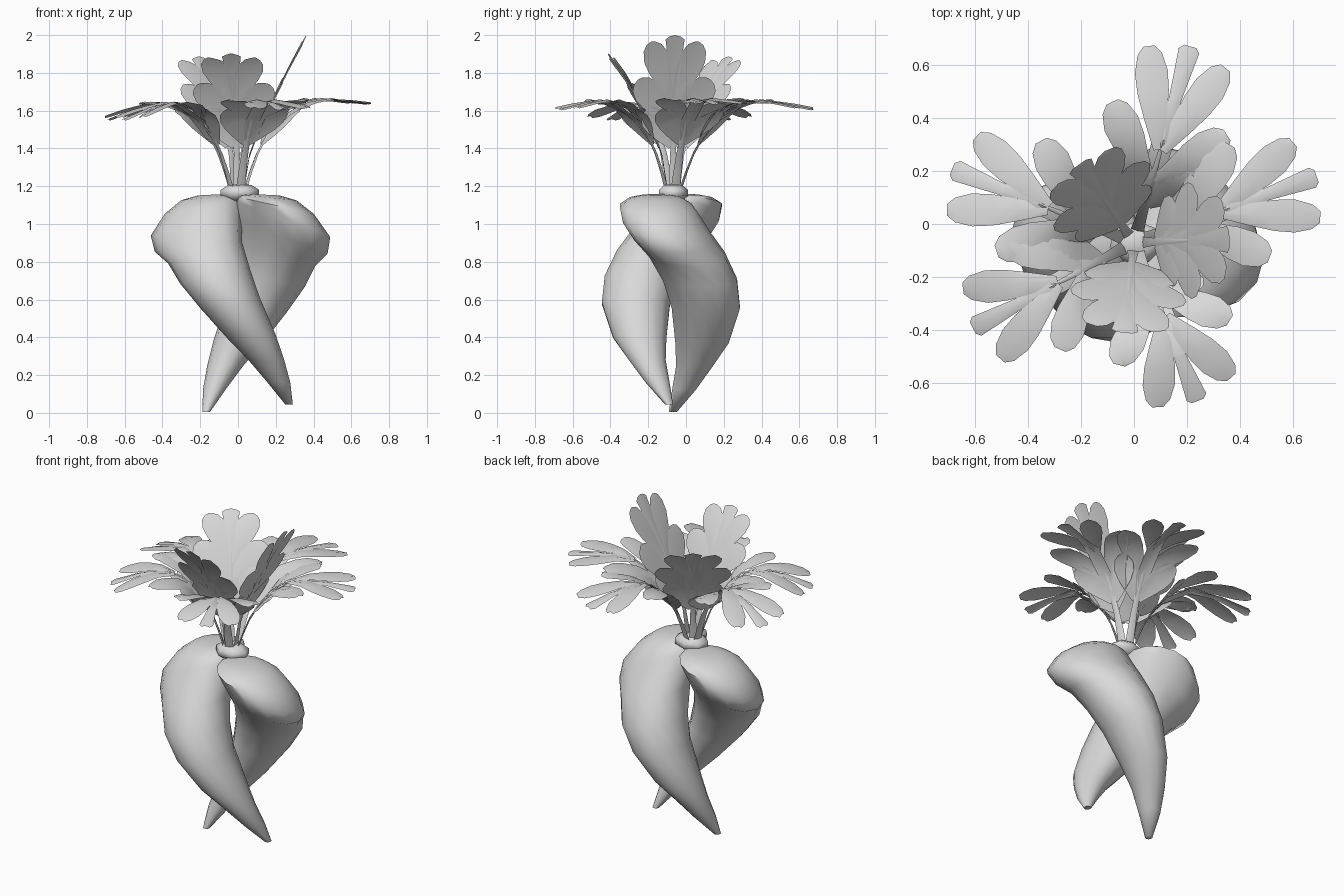
import bpy, bmesh, math
from mathutils import Vector

cube = bpy.data.objects.get("Cube")
if cube:
    bpy.data.objects.remove(cube, do_unlink=True)

grey = bpy.data.materials.new("plain_grey")
grey.use_nodes = True
grey.diffuse_color = (0.7, 0.7, 0.7, 1)
grey.node_tree.nodes["Principled BSDF"].inputs["Base Color"].default_value = (0.7, 0.7, 0.7, 1)

AXIS_Y = -0.08
SIDES = 14


def finish(bm, name, angle=60, fix_normals=True):
    if fix_normals:
        bmesh.ops.recalc_face_normals(bm, faces=bm.faces)
    mesh = bpy.data.meshes.new(name)
    bm.to_mesh(mesh)
    bm.free()
    mesh.materials.append(grey)
    ob = bpy.data.objects.new(name, mesh)
    bpy.context.collection.objects.link(ob)
    bpy.ops.object.select_all(action='DESELECT')
    ob.select_set(True)
    bpy.context.view_layer.objects.active = ob
    bpy.ops.object.shade_smooth_by_angle(angle=math.radians(angle))
    return ob


def bridge(bm, a, b):
    n = len(a)
    for i in range(n):
        bm.faces.new((a[i], a[(i + 1) % n], b[(i + 1) % n], b[i]))


# Root sections: centre x, y, z, radius x, radius y, tilt
SECTIONS = [
    (-.14, .00, 1.155, .07, .07, .05),
    (-.16, .00, 1.14, .14, .14, .1),
    (-.19, .00, 1.10, .195, .195, .22),
    (-.222, -.03, 1.03, .24, .208, .38),
    (-.21, -.09, .94, .23, .208, .38),
    (-.175, -.165, .85, .195, .205, .3),
    (-.12, -.235, .72, .185, .2, .2),
    (-.04, -.265, .58, .155, .185, .2),
    (.075, -.245, .40, .125, .145, .1),
    (.15, -.205, .28, .095, .1, 0),
    (.217, -.15, .16, .06, .065, 0),
    (.27, -.09, .045, .02, .022, 0),
]


def root(name, turned):
    bm = bmesh.new()
    rings = []
    for cx, cy, cz, rx, ry, tilt in SECTIONS:
        ring = []
        for i in range(SIDES):
            a = math.tau * i / SIDES
            dx = rx * math.cos(a)
            x, y, z = cx + dx, cy + ry * math.sin(a), cz + tilt * dx
            if turned:  # half turn round the shared axis
                low = .04 * (1.16 - z) / 1.1
                x, y, z = 2 * (.004 + 1.15 * low) - x, 2 * AXIS_Y - y, z - low
            ring.append(bm.verts.new((x, y, z)))
        rings.append(ring)
    for a, b in zip(rings, rings[1:]):
        bridge(bm, a, b)
    bm.faces.new(rings[0])
    bm.faces.new(rings[-1])
    return finish(bm, name)


root("right_root", False)
root("left_root", True)

# Knobbly crown joining both roots
bm = bmesh.new()
bmesh.ops.create_uvsphere(bm, u_segments=7, v_segments=5, radius=1)
for v in bm.verts:
    v.co = Vector((.01 + .11 * v.co.x, -.07 + .085 * v.co.y, 1.165 + .05 * v.co.z))
finish(bm, "crown")

# Leaf rib paths as (distance from axis, height)
SPREAD = [(.04, 1.18), (.08, 1.3), (.13, 1.42), (.25, 1.58), (.34, 1.64), (.45, 1.66), (.60, 1.64), (.74, 1.61)]
UPRIGHT = [(.03, 1.18), (.06, 1.36), (.12, 1.53), (.19, 1.67), (.27, 1.82), (.36, 1.97)]

# Lobes: base along rib, tip along rib, tip sideways, half width
LOBES = [(.56, .91, .15, .062), (.42, .68, .225, .068), (.27, .50, .165, .065)]
ROUND = [(0, .3), (.3, .68), (.55, .95), (.75, 1), (.92, .75), (1, .35)]
WEDGE = [(0, .35), (.5, .65), (.95, 1), (1, .6)]


def along(path, u):
    for a, b in zip(path, path[1:]):
        a, b = Vector(a), Vector(b)
        step = (b - a).length
        if u <= step or b == Vector(path[-1]):
            return a + (b - a) * (u / step)
        u -= step


def leaf(name, path, azimuth, droop, reach=1, width=1, fullness=1):
    bm = bmesh.new()
    az = math.radians(azimuth)
    out = Vector((math.cos(az), math.sin(az), 0))
    side = Vector((-out.y, out.x, 0))
    length = sum((Vector(b) - Vector(a)).length for a, b in zip(path, path[1:]))

    def place(u, v, lift=0):
        p = along(path, u * length / .95)
        z = p.y + lift - droop * max(0, u - .4) ** 2
        return Vector((.0, -.07, z)) + out * p.x * reach + side * v * width

    def lobe(base, tip, half, shape):
        d = (tip - base).normalized()
        n = Vector((-d.y, d.x))
        rows = []
        for t, w in shape:
            c = base.lerp(tip, t)
            pts = (c - n * half * w, c, c + n * half * w)
            rows.append([bm.verts.new(place(p.x, p.y, -.008 * (k != 1)))
                         for k, p in enumerate(pts)])
        for a, b in zip(rows, rows[1:]):
            for k in (0, 1):
                bm.faces.new((a[k], b[k], b[k + 1], a[k + 1]))

    # Narrow end lobe and mirrored pairs of broad lobes
    lobe(Vector((.6, 0)), Vector((.95, 0)), .04 * fullness ** 1.5, WEDGE)
    for base, tip, off, half in LOBES:
        for s in (1, -1):
            lobe(Vector((base, .008 * s)), Vector((tip, off * s)), half * fullness, ROUND)

    # Web of blade beside the rib
    lobe(Vector((.26, 0)), Vector((.74, 0)), .045 * fullness, [(0, .2), (.3, .9), (.7, .9), (1, .4)])

    # Tapered stalk
    rings = []
    for i in range(7):
        u = .6 * i / 6
        r = .026 * (1 - i / 8)
        rings.append([bm.verts.new(place(u, v * r, h * r * .6))
                      for v, h in ((1, 0), (0, 1), (-1, 0), (0, -1))])
    for a, b in zip(rings, rings[1:]):
        bridge(bm, a, b)
    return finish(bm, name, 50, False)


for label, azimuth, droop, reach in (("left", 20, -.1, .99), ("back", 74, 0, 1.04), ("right", 158, .18, 1),
                                     ("front_right", 208, .18, .93), ("front", 292, 0, .87)):
    leaf("spread_leaf_" + label, SPREAD, azimuth, droop, reach)

for label, azimuth, droop, reach in (("left", 2, -.1, 1), ("back_right", 125, .27, 1),
                                     ("front", 264, .22, .95)):
    leaf("upright_leaf_" + label, UPRIGHT, azimuth, droop, reach, .85, 1.3)
